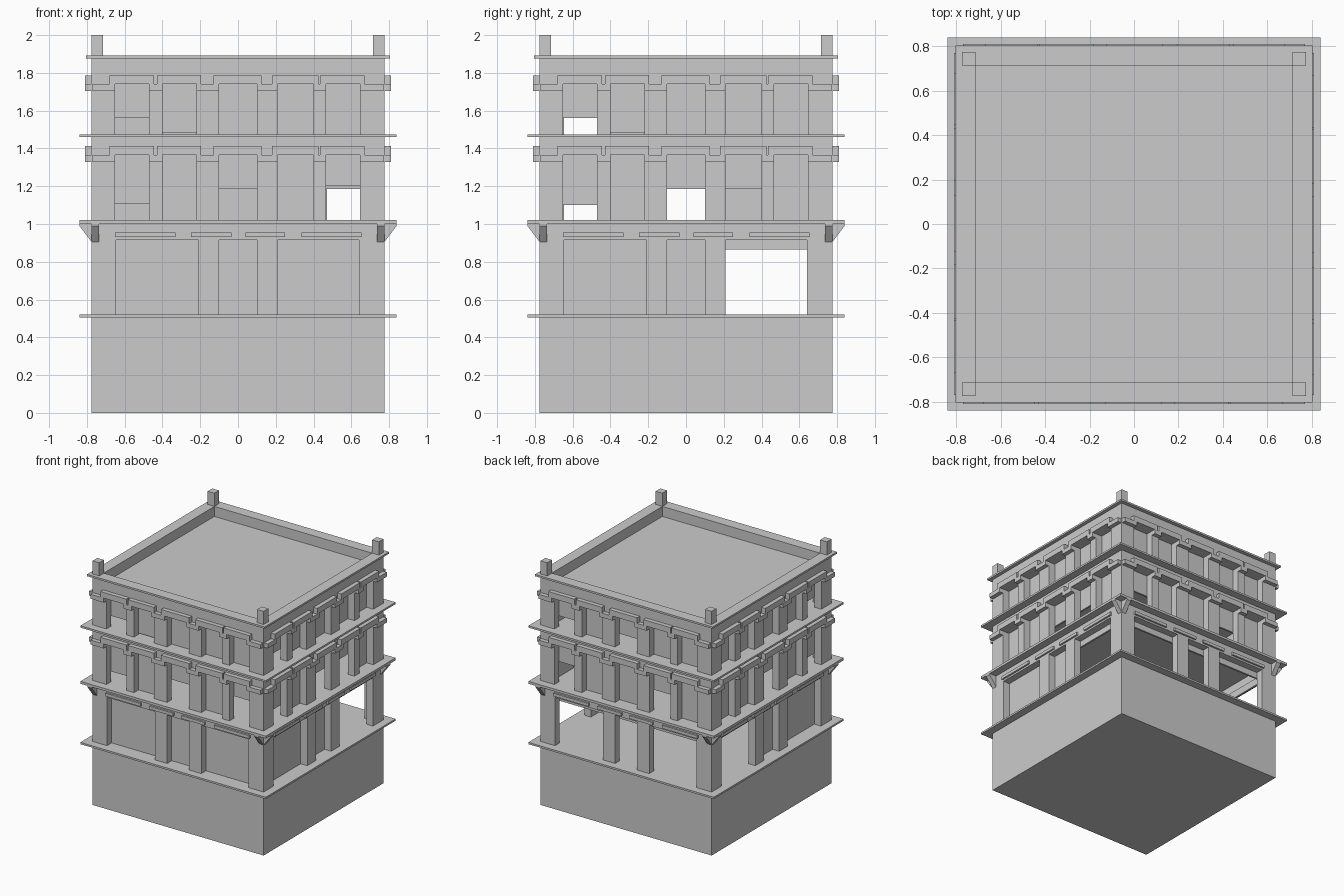
import bpy
import bmesh
from mathutils import Matrix
from math import pi

if "Cube" in bpy.data.objects:
    bpy.data.objects.remove(bpy.data.objects["Cube"])

HALF = 0.775      # outer face of the walls
THICK = 0.06      # wall thickness
EDGE = 0.84       # floor slab overhang
SIDES = ["front", "right", "back", "left"]

stone = bpy.data.materials.new("light_grey_stone")
stone.use_nodes = True
GREY = (0.6, 0.6, 0.6, 1)
stone.diffuse_color = GREY
stone.node_tree.nodes["Principled BSDF"].inputs["Base Color"].default_value = GREY


def prism(name, outline, start, end, turn=0, along="y"):
    """Extrude a 2D outline (u, z) along y, or (y, z) along x, then turn it to its side."""
    bm = bmesh.new()
    if along == "y":
        verts = [bm.verts.new((u, start, z)) for u, z in outline]
        step = (0, end - start, 0)
    else:
        verts = [bm.verts.new((start, y, z)) for y, z in outline]
        step = (end - start, 0, 0)
    face = bm.faces.new(verts)
    grown = bmesh.ops.extrude_face_region(bm, geom=[face], use_keep_orig=True)
    moved = [v for v in grown["geom"] if isinstance(v, bmesh.types.BMVert)]
    bmesh.ops.translate(bm, vec=step, verts=moved)
    bmesh.ops.recalc_face_normals(bm, faces=bm.faces[:])
    bm.transform(Matrix.Rotation(turn * pi / 2, 4, "Z"))
    mesh = bpy.data.meshes.new(name)
    bm.to_mesh(mesh)
    bm.free()
    mesh.materials.append(stone)
    obj = bpy.data.objects.new(name, mesh)
    bpy.context.collection.objects.link(obj)
    return obj


def rect(u0, u1, z0, z1):
    return [(u0, z0), (u1, z0), (u1, z1), (u0, z1)]


def slab(name, half, z0, z1):
    prism(name, rect(-half, half, z0, z1), -half, half)


def comb(spans, u0, u1, z_out, z_in):
    """Stepped line that sits at z_in over each span and z_out elsewhere."""
    line = [(u0, z_out)]
    for a, b in spans:
        line += [(a, z_out), (a, z_in), (b, z_in), (b, z_out)]
    return line + [(u1, z_out)]


def storey(label, spans, floor, head, ceiling, shutters):
    """Four walls with openings; each shutter hangs down to the given height."""
    inner = HALF - THICK
    for turn, side in enumerate(SIDES):
        outline = comb(spans, -HALF, inner, floor, head)
        outline += [(inner, ceiling), (-HALF, ceiling)]
        prism(f"{label}_{side}_wall", outline, -HALF, -inner, turn)
        for i, ((a, b), low) in enumerate(zip(spans, shutters[side])):
            prism(f"{label}_{side}_shutter_{i + 1}",
                  rect(a - 0.01, b + 0.01, low, head + 0.01),
                  -inner, -inner + 0.015, turn)


def window_trim(label, spans, head):
    """Stepped moulding that rises over every window."""
    bumps = [(a - 0.03, b + 0.025) for a, b in spans]
    outline = comb(spans, -0.77, 0.77, head - 0.036, head)
    outline += comb(bumps, -0.77, 0.77, head, head + 0.047)[::-1]
    for turn, side in enumerate(SIDES):
        prism(f"{label}_{side}_trim", outline, -0.81, -HALF, turn)


# Base and floor slabs
slab("base", HALF, 0, 0.505)
slab("ground_floor_slab", EDGE, 0.505, 0.52)
slab("middle_floor_slab", EDGE, 1.0, 1.02)
slab("upper_floor_slab", EDGE, 1.46, 1.475)

# Storeys
DOORS = [(-0.645, -0.21), (-0.1, 0.1), (0.21, 0.64)]
WINDOWS = [(-0.65, -0.47), (-0.4, -0.22), (-0.1, 0.1), (0.21, 0.4), (0.465, 0.645)]
G, M, U = 0.52, 1.02, 1.475    # fully closed heights
ROLLED = 0.865
storey("ground", DOORS, G, 0.915, 1.0, {
    "front": [G, G, G],
    "right": [G, G, ROLLED],
    "back": [ROLLED, ROLLED, ROLLED],
    "left": [ROLLED, G, G]})
storey("middle", WINDOWS, M, 1.365, 1.46, {
    "front": [1.105, M, 1.185, M, 1.2],
    "right": [1.1, M, 1.185, 1.185, M],
    "back": [1.185, M, M, 1.185, M],
    "left": [M, M, 1.185, M, 1.1]})
storey("upper", WINDOWS, U, 1.74, 1.877, {
    "front": [1.56, 1.485, U, U, U],
    "right": [1.56, 1.485, U, U, U],
    "back": [1.56, U, 1.56, U, U],
    "left": [U, U, U, U, 1.56]})
window_trim("middle", WINDOWS, 1.365)
window_trim("upper", WINDOWS, 1.74)

# Roof deck inside the parapet
roof = HALF - THICK
prism("roof_deck", rect(-roof, roof, 1.79, 1.81), -roof, roof)

for turn, side in enumerate(SIDES):
    # Thin ledges above the ground floor openings
    for i, (a, b) in enumerate([(-0.65, -0.33), (-0.25, -0.035), (0.04, 0.25), (0.335, 0.655)]):
        prism(f"{side}_ledge_{i + 1}", rect(a, b, 0.93, 0.955), -HALF - 0.015, -HALF, turn)
    # Sloped brackets under the middle slab
    wedge = [(-HALF, 0.905), (-HALF, 1.0), (-EDGE, 1.0), (-EDGE, 0.99)]
    for end, x in (("start", -HALF), ("end", HALF - 0.04)):
        prism(f"{side}_bracket_{end}", wedge, x, x + 0.04, turn, along="x")
    # Cornice strip on the parapet and a corner post
    prism(f"{side}_cornice", rect(-0.805, roof, 1.877, 1.892), -0.805, -roof, turn)
    prism(f"{side}_corner_post", rect(-HALF, -roof, 1.892, 2.0), -HALF, -roof, turn)
